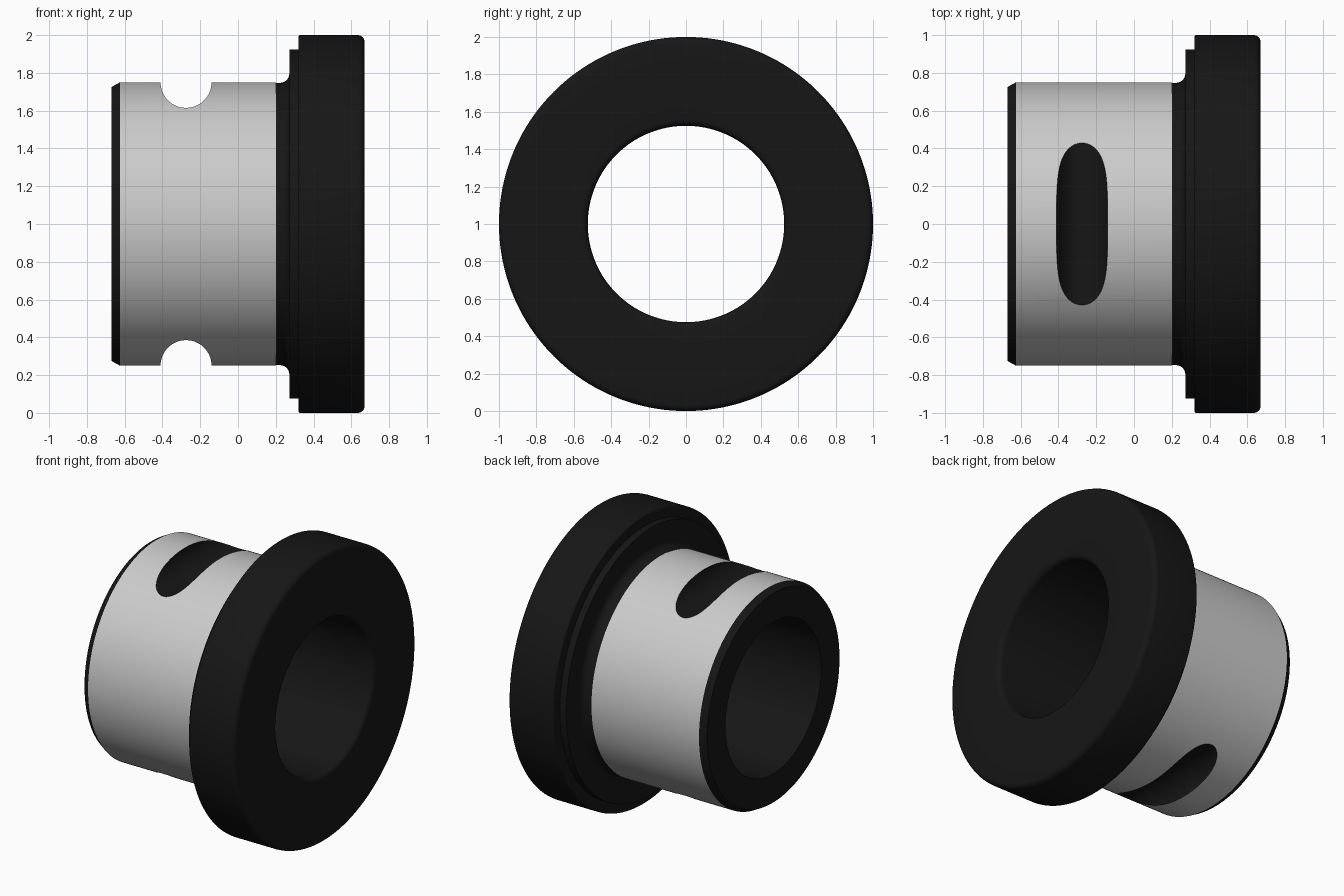
import bpy, bmesh, math

if "Cube" in bpy.data.objects:
    bpy.data.objects.remove(bpy.data.objects["Cube"])

SEG = 160
CZ = 1.0

dark = bpy.data.materials.new("dark_finish")
dark.diffuse_color = (0.008, 0.008, 0.008, 1)
dark.use_nodes = True
dark.node_tree.nodes["Principled BSDF"].inputs["Base Color"].default_value = dark.diffuse_color


def arc(cx, cr, rad, a0, a1, n=6):
    """Fillet points (x, radius) from angle a0 to a1 in degrees."""
    out = []
    for i in range(n + 1):
        a = math.radians(a0 + (a1 - a0) * i / n)
        out.append((cx + rad * math.cos(a), cr + rad * math.sin(a)))
    return out


# Closed bushing profile, from the bore's left end round the outside
profile = [(-0.67, 0.525), (-0.67, 0.725), (-0.625, 0.75), (0.2, 0.75), (0.2, 0.747)]
profile += arc(0.222, 0.797, 0.05, 270, 360)         # neck fillet
profile += [(0.272, 0.925), (0.32, 0.925)]           # locating step
profile += arc(0.33, 0.99, 0.01, 180, 90, 4)         # flange rear edge
profile += arc(0.635, 0.965, 0.035, 90, 0)           # flange front edge
profile += arc(0.635, 0.56, 0.035, 0, -90)           # bore lead-in

bm = bmesh.new()
rings = []
for x, r in profile:
    rings.append([bm.verts.new((x, r * math.sin(2 * math.pi * j / SEG),
                                CZ + r * math.cos(2 * math.pi * j / SEG)))
                  for j in range(SEG)])
for i in range(len(rings)):
    a, b = rings[i], rings[(i + 1) % len(rings)]
    for j in range(SEG):
        k = (j + 1) % SEG
        f = bm.faces.new((a[j], b[j], b[k], a[k]))
        f.material_index = 1 if i == 2 else 0        # bare ground sleeve
bmesh.ops.recalc_face_normals(bm, faces=bm.faces)
me = bpy.data.meshes.new("flanged_bushing")
bm.to_mesh(me)
bm.free()
me.materials.append(dark)
me.materials.append(None)
bushing = bpy.data.objects.new("flanged_bushing", me)
bpy.context.collection.objects.link(bushing)

# Round cross slots at the top and bottom of the sleeve
for name, z in (("top", CZ + 0.75), ("bottom", CZ - 0.75)):
    bpy.ops.mesh.primitive_cylinder_add(vertices=96, radius=0.135, depth=2,
                                        location=(-0.275, 0, z),
                                        rotation=(math.pi / 2, 0, 0))
    cutter = bpy.context.object
    cutter.name = name + "_slot_cutter"
    cutter.hide_render = True
    cutter.data.materials.append(dark)
    mod = bushing.modifiers.new(name + "_slot", 'BOOLEAN')
    mod.operation = 'DIFFERENCE'
    mod.solver = 'EXACT'
    mod.object = cutter
    bpy.ops.object.select_all(action='DESELECT')
    bushing.select_set(True)
    bpy.context.view_layer.objects.active = bushing
    bpy.ops.object.modifier_apply(modifier=mod.name)
    bpy.data.objects.remove(cutter)

bpy.ops.object.shade_smooth_by_angle(angle=math.radians(24))
